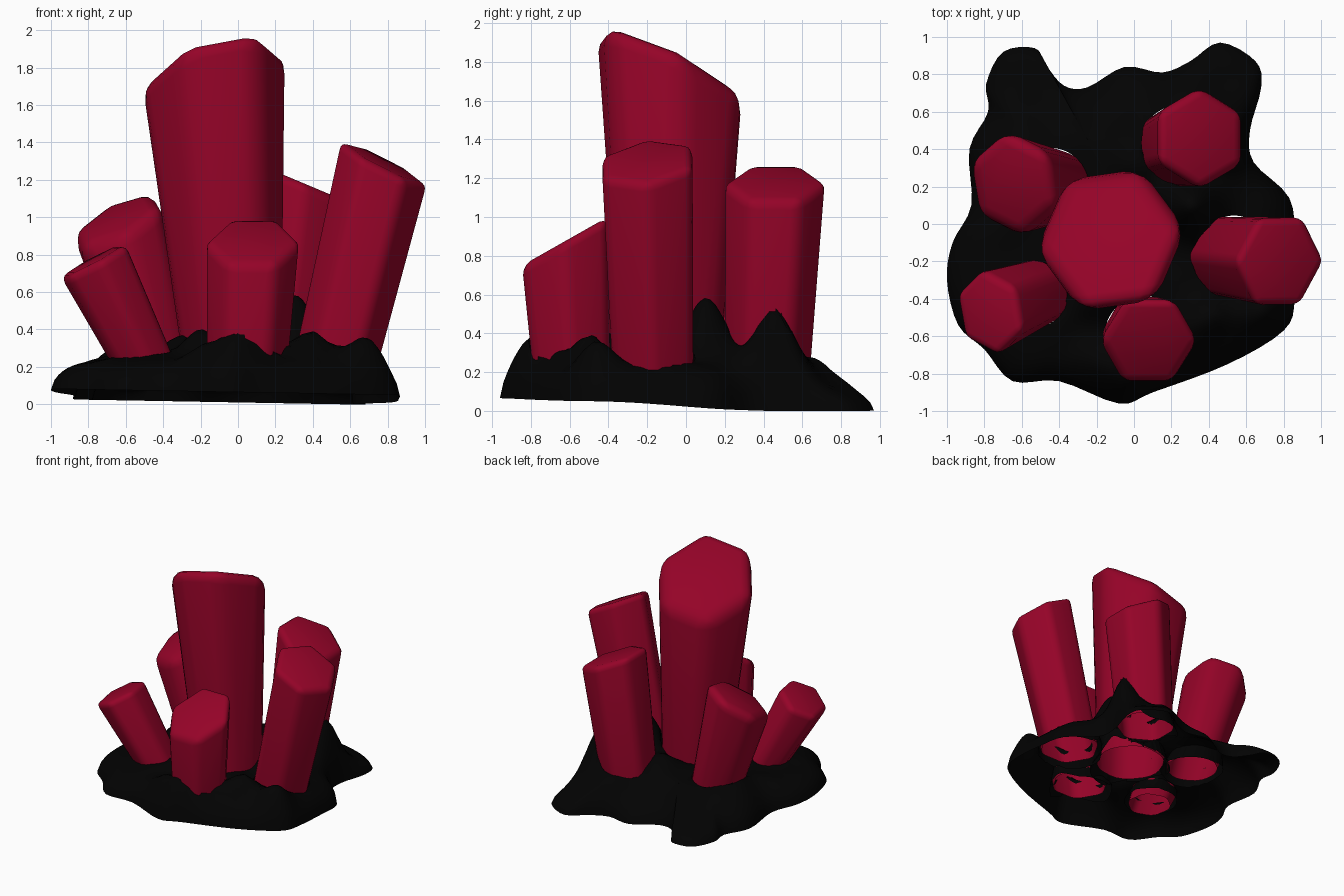
import bpy, bmesh, math
from mathutils import Vector, noise

if "Cube" in bpy.data.objects:
    bpy.data.objects.remove(bpy.data.objects["Cube"])


def material(name, rgb):
    m = bpy.data.materials.new(name)
    m.diffuse_color = (*rgb, 1)
    m.use_nodes = True
    m.node_tree.nodes["Principled BSDF"].inputs["Base Color"].default_value = m.diffuse_color
    return m


crimson = material("crimson crystal", (0.30, 0.001, 0.021))
black = material("black rock", (0.0007, 0.0007, 0.0007))


def finish(bm, name, mat, angle):
    bmesh.ops.recalc_face_normals(bm, faces=bm.faces)
    me = bpy.data.meshes.new(name)
    bm.to_mesh(me)
    bm.free()
    ob = bpy.data.objects.new(name, me)
    bpy.context.collection.objects.link(ob)
    me.materials.append(mat)
    bpy.ops.object.select_all(action='DESELECT')
    ob.select_set(True)
    bpy.context.view_layer.objects.active = ob
    bpy.ops.object.shade_smooth_by_angle(angle=math.radians(angle))
    return ob


# name: base centre, top centre, base radius, top radius, first corner angle, cap slope x, y, edge softness
crystals = {
    "centre_crystal": ((-0.03, -0.08, 0.2), (-0.13, -0.085, 1.79), 0.29, 0.417, 8, 0.25, -0.47, 0.1),
    "right_crystal": ((0.51, -0.17, 0.17), (0.78, -0.2, 1.29), 0.24, 0.27, 0, -0.45, 0.12, 0.045),
    "back_crystal": ((0.24, 0.42, 0.2), (0.355, 0.46, 1.18), 0.235, 0.272, 30, -0.4, 0.0, 0.05),
    "left_back_crystal": ((-0.42, 0.2, 0.17), (-0.65, 0.215, 1.0), 0.22, 0.29, 35, 0.42, 0.32, 0.08),
    "left_front_crystal": ((-0.44, -0.34, 0.09), (-0.775, -0.475, 0.77), 0.18, 0.237, 40, 0.42, 0.08, 0.045),
    "front_crystal": ((0.05, -0.59, 0.2), (0.08, -0.625, 0.875), 0.23, 0.262, 0, 0.0, 0.55, 0.05),
}


# Crystals: open-bottomed hexagonal prisms with a slanted cap and softened edges
def crystal(name, base, top, r0, r1, phase, gx, gy, soft):
    bm = bmesh.new()
    b, t = Vector(base), Vector(top)
    axis = (t - b) / (t.z - b.z)
    low, high = [], []
    for i in range(6):
        a = math.radians(phase + 60 * i)
        d = Vector((math.cos(a), math.sin(a), 0))
        low.append(bm.verts.new(b + d * r0))
        rise = (gx * d.x + gy * d.y) * r1
        high.append(bm.verts.new(t + d * r1 + axis * rise))
    for i in range(6):
        j = (i + 1) % 6
        bm.faces.new((low[i], low[j], high[j], high[i]))
    bm.faces.new(high)
    edges = [e for e in bm.edges if not e.is_boundary]
    bmesh.ops.bevel(bm, geom=edges, offset=soft, segments=3, profile=0.5, affect='EDGES')
    finish(bm, name, crimson, 50)


for name, spec in crystals.items():
    crystal(name, *spec)

# Rock base: outline seen from above, smoothed, then filled with rings of bumpy ground
outline = [(-1, -.3), (-.97, -.1), (-.87, .1), (-.88, .4), (-.78, .6), (-.79, .75), (-.7, .92),
           (-.53, .94), (-.47, .85), (-.375, .74), (-.25, .73), (-.05, .84), (.15, .81), (.3, .87),
           (.46, .97), (.65, .87), (.68, .73), (.62, .5), (.64, .33), (.83, .14), (.86, -.1),
           (.86, -.4), (.8, -.57), (.5, -.75), (.1, -.9), (-.08, -.96), (-.4, -.84), (-.65, -.84),
           (-.8, -.67), (-.94, -.54)]
# lumps: x, y, height, spread
lumps = [(.3, .1, .33, .11), (.52, .45, .34, .11), (-.2, -.4, .13, .09), (.03, -.81, .2, .12),
         (.4, -.5, .14, .09), (.7, -.48, .18, .1), (.0, .35, .12, .14), (-.3, -.15, .1, .12),
         (-.62, .25, .08, .14), (-.2, -.75, .1, .09), (.25, .72, .12, .14), (.25, -.65, .06, .1)]


def ground(x, y):
    h = 0.26 - 0.12 * min(1, max(0, (y - 0.45) / 0.3))
    h += sum(a * math.exp(-((x - u) ** 2 + (y - v) ** 2) / (2 * s * s) * 1.2) for u, v, a, s in lumps)
    return h + 0.025 * noise.noise(Vector((x * 5, y * 5, 0.3)))


def rim_height(x, y):
    t = min(1, max(0, (y + 0.5) / 1.0))
    return max(0, 0.065 - 0.055 * t * t * (3 - 2 * t) - 0.018 * x)


def smooth_loop(pts, n):
    out = []
    for i in range(len(pts)):
        p0, p1, p2, p3 = (Vector(pts[(i + k) % len(pts)]) for k in (-1, 0, 1, 2))
        for j in range(n):
            t = j / n
            out.append(0.5 * (2 * p1 + (p2 - p0) * t + (2 * p0 - 5 * p1 + 4 * p2 - p3) * t * t
                              + (3 * p1 - p0 - 3 * p2 + p3) * t ** 3))
    return out


bm = bmesh.new()
loop = smooth_loop(outline, 4)
rings = []
for k in range(33):
    s = 1 - (k / 33) ** 1.15
    ring = []
    for p in loop:
        x, y = p * s
        rim = rim_height(x, y)
        ring.append(bm.verts.new((x, y, rim + (ground(x, y) - rim) * (1 - s ** 7) ** 0.6)))
    rings.append(ring)
for r, q in zip(rings, rings[1:]):
    for i in range(len(loop)):
        j = (i + 1) % len(loop)
        bm.faces.new((r[i], r[j], q[j], q[i]))
bm.faces.new(rings[-1])


# Openings where the crystals grow through the rock, each with a short sleeve hanging below
def nearest(c):
    best = None
    for base, top, r0, r1, *_ in crystals.values():
        b, t = Vector(base), Vector(top)
        f = (c.z - b.z) / (t.z - b.z)
        centre = b.lerp(t, f)
        radius = r0 + (r1 - r0) * f
        d = (c - centre).length / radius
        if best is None or d < best[0]:
            best = (d, centre, radius, (t - b) / (t.z - b.z))
    return best


outer = {v for v in bm.verts if v.is_boundary}
holes = [f for f in bm.faces if nearest(f.calc_center_median())[0] < 0.86]
bmesh.ops.delete(bm, geom=holes, context='FACES')
lips = [e for e in bm.edges if e.is_boundary and not (e.verts[0] in outer or e.verts[1] in outer)]
for v in {v for e in lips for v in e.verts}:
    d, centre, radius, axis = nearest(v.co)
    out = (v.co - centre).normalized() * radius * 0.9
    v.co.x, v.co.y = centre.x + out.x, centre.y + out.y
new = bmesh.ops.extrude_edge_only(bm, edges=lips)["geom"]
for v in [g for g in new if isinstance(g, bmesh.types.BMVert)]:
    d, centre, radius, axis = nearest(v.co)
    out = (v.co - centre).normalized() * radius * 1.05
    drop = max(0.03, min(0.14, v.co.z - 0.13))
    v.co = Vector((centre.x + out.x, centre.y + out.y, v.co.z)) - axis * drop
finish(bm, "rock_base", black, 60)
